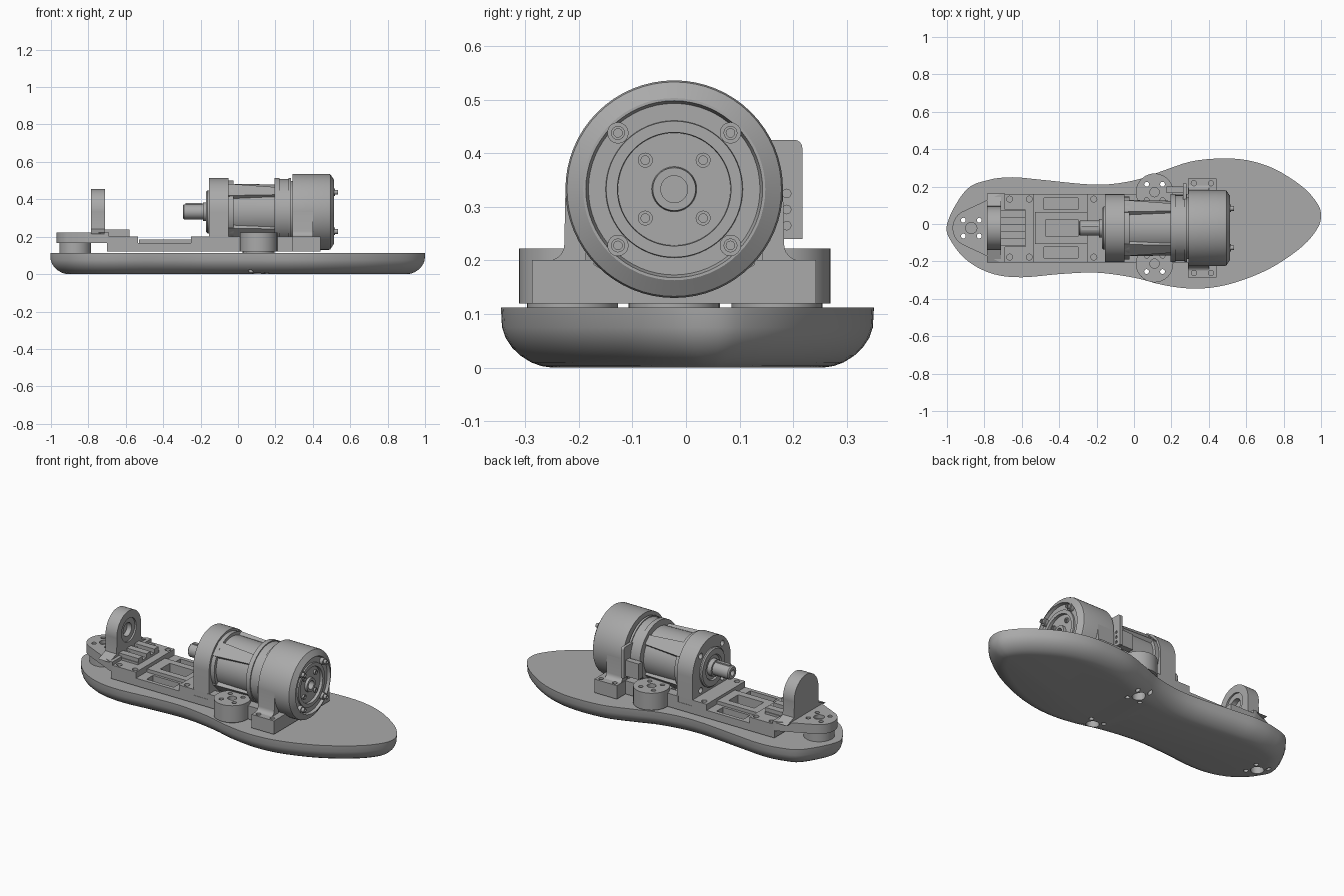
import bpy, bmesh, math
from mathutils import Vector, Matrix

old = bpy.data.objects.get("Cube")
if old:
    bpy.data.objects.remove(old, do_unlink=True)

CY, CZ = -0.022, 0.333          # drive axis
grey = bpy.data.materials.new("machined_grey")
grey.use_nodes = True
grey.diffuse_color = (0.4, 0.4, 0.4, 1)
grey.node_tree.nodes["Principled BSDF"].inputs["Base Color"].default_value = (0.4, 0.4, 0.4, 1)


def finish(name, bm):
    bmesh.ops.remove_doubles(bm, verts=bm.verts, dist=1e-5)
    bmesh.ops.recalc_face_normals(bm, faces=bm.faces)
    me = bpy.data.meshes.new(name)
    bm.to_mesh(me)
    bm.free()
    me.materials.append(grey)
    ob = bpy.data.objects.new(name, me)
    bpy.context.collection.objects.link(ob)
    return smooth(ob)


def activate(ob):
    bpy.ops.object.select_all(action='DESELECT')
    ob.select_set(True)
    bpy.context.view_layer.objects.active = ob


def smooth(ob):
    activate(ob)
    bpy.ops.object.shade_smooth_by_angle(angle=math.radians(30))
    return ob


def loft(name, rings, closed=False):
    bm = bmesh.new()
    loops = [[bm.verts.new(p) for p in ring] for ring in rings]
    n = len(loops[0])
    pairs = list(zip(loops, loops[1:])) + ([(loops[-1], loops[0])] if closed else [])
    for a, b in pairs:
        for i in range(n):
            j = (i + 1) % n
            bm.faces.new((a[i], a[j], b[j], b[i]))
    if not closed:
        bm.faces.new(loops[0])
        bm.faces.new(loops[-1])
    return finish(name, bm)


def lathe(name, profile, n=56, y=CY, z=CZ):
    """Spin (x, radius) pairs around the drive axis."""
    ang = [2 * math.pi * i / n for i in range(n)]
    return loft(name, [[(x, y + r * math.cos(a), z + r * math.sin(a)) for a in ang]
                       for x, r in profile])


def box(name, x, y, z):
    return loft(name, [[(x[0], y[0], h), (x[1], y[0], h), (x[1], y[1], h), (x[0], y[1], h)] for h in z])


def extrude_z(name, pts, z):
    return loft(name, [[(p[0], p[1], h) for p in pts] for h in z])


def extrude_x(name, pts, x):
    return loft(name, [[(h, p[0], p[1]) for p in pts] for h in x])


def arc(cx, cy, r, a0, a1, n=24):
    return [(cx + r * math.cos(math.radians(a0 + (a1 - a0) * i / n)),
             cy + r * math.sin(math.radians(a0 + (a1 - a0) * i / n))) for i in range(n + 1)]


def disc(name, x, y, z, r, n=32):
    return extrude_z(name, arc(x, y, r, 0, 360 - 360 / n, n - 1), z)


def cut(ob, cutters):
    for c in cutters:
        activate(ob)
        m = ob.modifiers.new("cut", 'BOOLEAN')
        m.operation, m.solver, m.object = 'DIFFERENCE', 'EXACT', c
        bpy.ops.object.modifier_apply(modifier=m.name)
        bpy.data.objects.remove(c, do_unlink=True)
    return smooth(ob)


def drill(ob, places, r, z):
    return cut(ob, [disc("cutter", x, y, z, r, 16) for x, y in places])


def square(cx, cy, d):
    return [(cx + i * d, cy + j * d) for i in (-1, 1) for j in (-1, 1)]


# foot sole: closed spline outline, rounded lower edge
outline = [(-1, 0), (-.9, .18), (-.78, .235), (-.65, .25), (-.5, .237), (-.2, .21), (0, .233),
           (.15, .283), (.3, .333), (.45, .35), (.6, .342), (.75, .295), (.9, .2), (.98, .11),
           (1, .045), (.98, -.025), (.9, -.12), (.75, -.225), (.6, -.293), (.45, -.335),
           (.3, -.345), (.15, -.325), (0, -.287), (-.2, -.26), (-.4, -.268), (-.6, -.285),
           (-.75, -.268), (-.88, -.205), (-.97, -.105)]
P = [Vector(p) for p in outline]
curve = []
for i in range(len(P)):
    a, b, c, d = (P[(i + k) % len(P)] for k in (-1, 0, 1, 2))
    for t in (0, .25, .5, .75):
        curve.append(.5 * (2 * b + (c - a) * t + (2 * a - 5 * b + 4 * c - d) * t ** 2
                           + (3 * b - a - 3 * c + d) * t ** 3))


def inset(dist):
    out = []
    for i, p in enumerate(curve):
        t = (curve[(i + 1) % len(curve)] - curve[i - 1]).normalized()
        out.append(p + Vector((t.y, -t.x)) * dist)
    return out


sole_profile = [(.112, 0), (.075, .002), (.055, .009), (.037, .021), (.022, .037), (.01, .056), (.003, .075), (0, .095)]
sole = loft("sole", [[(p.x, p.y, z) for p in inset(d)] for z, d in sole_profile])

# three load cells with through bolts
cells = {"heel": (-.87, CY), "left": (.11, .17), "right": (.11, -.212)}
for side, (x, y) in cells.items():
    drill(sole, square(x, y, .0425), .013, (-.1, .3))
    drill(sole, [(x, y)], .036, (-.1, .3))
    pad = disc(side + "_load_cell", x, y, (.1, .168 if side == "heel" else .122), .085)
    drill(pad, square(x, y, .0425), .013, (0, .3))
    if side != "heel":
        boss = disc(side + "_boss", x, y, (.12, .222), .1, 40)
        drill(boss, square(x, y, .0425), .013, (0, .3))
        drill(boss, [(x, y)], .025, (.2, .3))
        s = 1 if y > 0 else -1
        box(side + "_boss_web", (.03, .19), sorted((CY + s * .08, CY + s * .15)), (.122, .2))

# heel plate, tapering to the frame
plate = arc(-.87, CY, .1, 118, 242) + [(-.71, CY - .185), (-.69, CY - .185), (-.69, CY + .185), (-.71, CY + .185)]
heel = extrude_z("heel_plate", plate, (.166, .222))
drill(heel, square(-.87, CY, .0425), .013, (0, .3))
drill(heel, [(-.87, CY)], .03, (.2, .3))

# lower frame: thin slotted floor with raised end pads
W = .183
floor = box("frame_floor", (-.7, .44), (CY - W, CY + W), (.12, .166))
rib = box("frame_rib", (-.53, -.25), (CY - .085, CY + .085), (.15, .186))
for part in (floor, rib):
    cut(part, [box("cutter", (-.47, -.3), (CY - .045, CY + .045), (0, .3))])
cut(floor, [box("cutter", (-.48, -.3), (CY + s * .13 - .03, CY + s * .13 + .03), (0, .3)) for s in (-1, 1)])
rear = box("frame_rear_pad", (-.7, -.535), (CY - W, CY + W), (.122, .202))
drill(rear, [(x, CY + s * .155) for x in (-.665, -.56) for s in (-1, 1)], .016, (.15, .3))
mid = box("frame_middle_pad", (-.25, -.15), (CY - W, CY + W), (.122, .202))
drill(mid, [(-.215, CY + s * .155) for s in (-1, 1)], .016, (.15, .3))
for s in (-1, 1):
    box("frame_side_rail", (-.06, .29), sorted((CY + s * .125, CY + s * W)), (.122, .2))

# heel bearing arm and its ribbed foot
arm_pts = arc(CY, .34, .115, -10, 190, 32) + [(CY - .118, .24), (CY - .185, .215), (CY + .185, .215), (CY + .118, .24)]
arm = extrude_x("bearing_arm", arm_pts, (-.785, -.71))
cut(arm, [lathe("cutter", [(-.75, .07), (-.6, .07)], 32, z=.34)])
ring = lathe("heel_bearing", [(-.77, .07), (-.72, .07), (-.72, .04), (-.77, .04)], 32, z=.34)
box("arm_foot", (-.72, -.58), (CY - .1, CY + .1), (.2, .215))
for y in (-.075, 0, .075):
    box("arm_foot_rib", (-.72, -.58), (CY + y - .02, CY + y + .02), (.2, .238))

# front bearing stand
R = .181
arch = arc(CY, CZ, R, 0, 180, 32)
stand = extrude_x("bearing_stand", arch + [(CY - R, .12), (CY + R, .12)], (-.155, -.05))
cut(stand, [lathe("cutter", [(-.2, .017), (-.11, .017)], 14, y, z) for y, z in square(CY, CZ, .103)])
lathe("bearing_cap", [(-.1, .115), (-.163, .115), (-.17, .108), (-.17, .075), (-.16, .07), (-.16, .05),
                      (-.187, .05), (-.187, .04), (-.288, .04), (-.295, .034), (-.295, .018), (-.25, .018)], 40)
box("shaft_key", (-.28, -.19), (CY - .01, CY + .01), (CZ + .03, CZ + .046))

# motor body, tie ribs and stepped flange
lathe("motor_body", [(-.07, .168), (-.025, .168), (-.025, .15), (.2, .146)])
for k in range(4):
    rot = Matrix.Translation((0, CY, CZ)) @ Matrix.Rotation(math.radians(45 + 90 * k), 4, 'X')
    tie = loft("tie_rib", [[(x, -w, .13), (x, w, .13), (x, w, h), (x, -w, h)]
                           for x, w, h in ((-.06, .045, .168), (.21, .028, .158))])
    tie.data.transform(rot)
lathe("motor_flange", [(.195, .15), (.195, .182), (.222, .182), (.222, .176), (.27, .176), (.27, .182),
                       (.283, .182), (.283, .165), (.31, .165)])

# rotor housing with recessed end face and hub
lathe("rotor_housing", [(.292, .15), (.292, .203), (.485, .203), (.494, .2), (.514, .17), (.514, .165), (.497, .16),
                        (.497, .128), (.505, .127), (.505, .106), (.488, .105), (.488, .042), (.503, .04),
                        (.503, .025), (.47, .025)], 64)
for y, z in square(CY, CZ, .105):
    lathe("end_bolt", [(.48, .02), (.518, .02), (.518, .013), (.535, .013), (.535, .008), (.525, .008)], 16, y, z)
for y, z in square(CY, CZ, .054):
    lathe("hub_bolt", [(.48, .014), (.499, .014), (.499, .008), (.492, .008)], 16, y, z)

# motor mount: side legs with filleted flanged feet
for s in (-1, 1):
    fillet = arc(CY + .235, .23, .03, 180, 270, 6)
    leg = [(.165, .12), (.258, .12), (.258, .2)] + fillet[::-1] + [(.203, CZ), (.165, CZ)]
    leg = [(CY + s * (p[0] - (CY if p in fillet else 0)), p[1]) for p in leg]
    mount = extrude_x("mount_leg", leg, (.292, .4))
    foot = box("mount_foot", (.29, .44), sorted((CY + s * .15, CY + s * .265)), (.12, .201))
    for part in (mount, foot):
        drill(part, [(x, CY + s * .24) for x in (.32, .412)], .014, (.15, .22))
extrude_x("mount_saddle", [(CY - .16, .122), (CY + .16, .122), (CY + .16, .2), (CY + .12, .172), (CY, .14),
                           (CY - .12, .172), (CY - .16, .2)], (.29, .44))

# sensor board and connectors beside the flange
corner = arc(.202, .41, .015, 0, 90, 6)
board = extrude_x("sensor_board", [(.13, .24), (.217, .24)] + corner + [(.13, .425)], (.262, .28))
cut(board, [lathe("cutter", [(.2, .008), (.3, .008)], 12, .188, z) for z in (.265, .295, .325)])
box("sensor_connector", (.175, .264), (.165, .2), (.25, .345))
